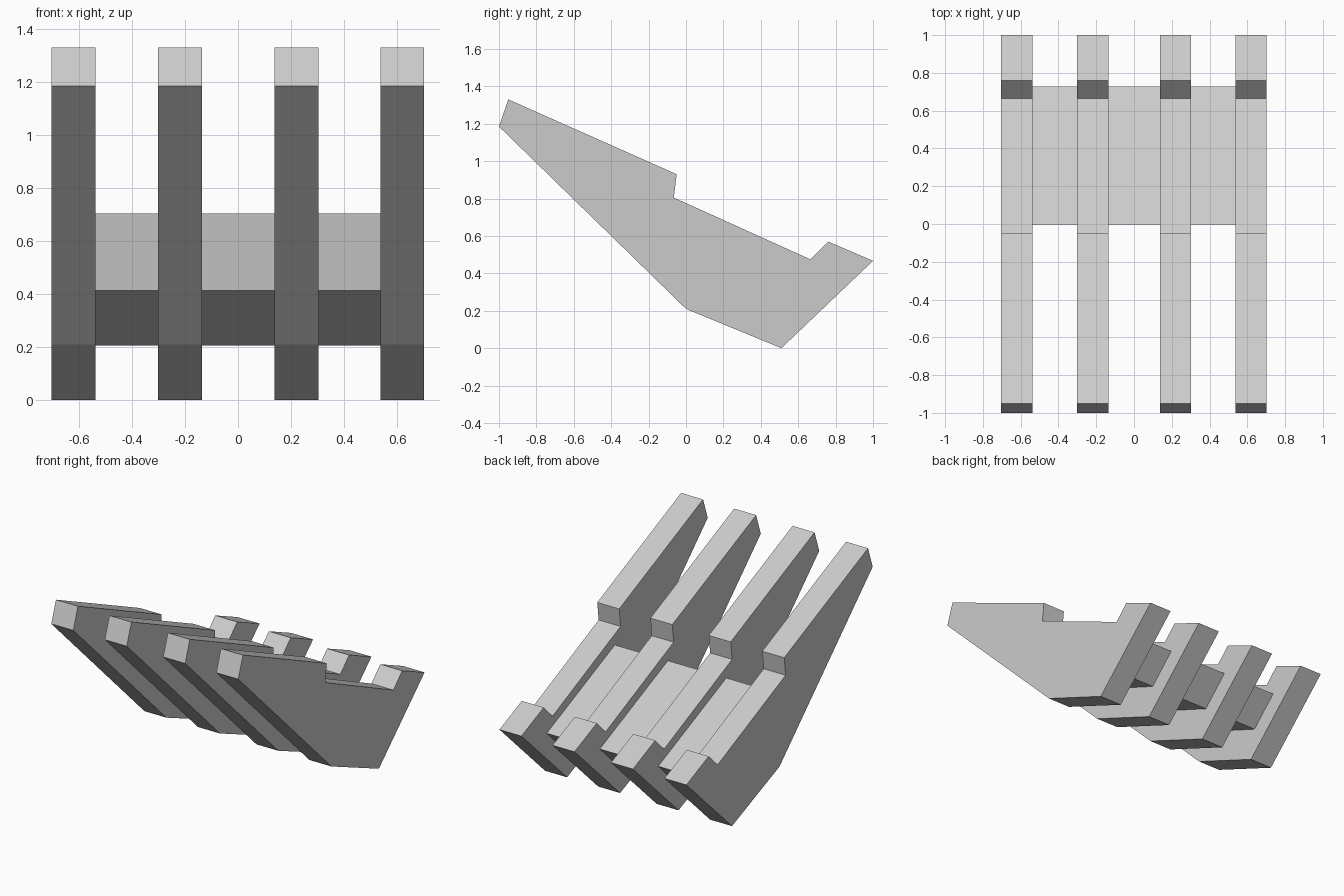
import bpy
import bmesh

cube = bpy.data.objects.get("Cube")
if cube:
    bpy.data.objects.remove(cube, do_unlink=True)

grey = bpy.data.materials.new("light_grey")
grey.use_nodes = True
COLOR = (0.6, 0.6, 0.6, 1)
grey.diffuse_color = COLOR
grey.node_tree.nodes["Principled BSDF"].inputs["Base Color"].default_value = COLOR


def extrude_profile(name, profile, x_min, x_max):
    """Sweep a closed (y, z) outline from x_min to x_max."""
    bm = bmesh.new()
    face = bm.faces.new([bm.verts.new((x_min, y, z)) for y, z in profile])
    swept = bmesh.ops.extrude_face_region(bm, geom=[face])
    moved = [v for v in swept["geom"] if isinstance(v, bmesh.types.BMVert)]
    bmesh.ops.translate(bm, verts=moved, vec=(x_max - x_min, 0, 0))
    bmesh.ops.recalc_face_normals(bm, faces=bm.faces[:])
    mesh = bpy.data.meshes.new(name)
    bm.to_mesh(mesh)
    bm.free()
    mesh.materials.append(grey)
    obj = bpy.data.objects.new(name, mesh)
    bpy.context.collection.objects.link(obj)
    return obj


# Ribs: sloping arm, stepped seat and rear stop
rib_profile = [(-1, 1.185), (-0.95, 1.33), (-0.05, 0.93), (-0.065, 0.805),
               (0.665, 0.475), (0.76, 0.57), (1, 0.467), (0.51, 0), (0, 0.21)]
RIB_WIDTH = 0.165
rib_starts = {"right_outer_rib": -0.703, "right_inner_rib": -0.301,
              "left_inner_rib": 0.138, "left_outer_rib": 0.537}
for rib_name, start in rib_starts.items():
    extrude_profile(rib_name, rib_profile, start, start + RIB_WIDTH)

# Cross panel, recessed between the ribs
panel_profile = [(-0.003, 0.703), (0.728, 0.382), (0.545, 0.205), (0.03, 0.413)]
extrude_profile("cross_panel", panel_profile, -0.56, 0.56)
